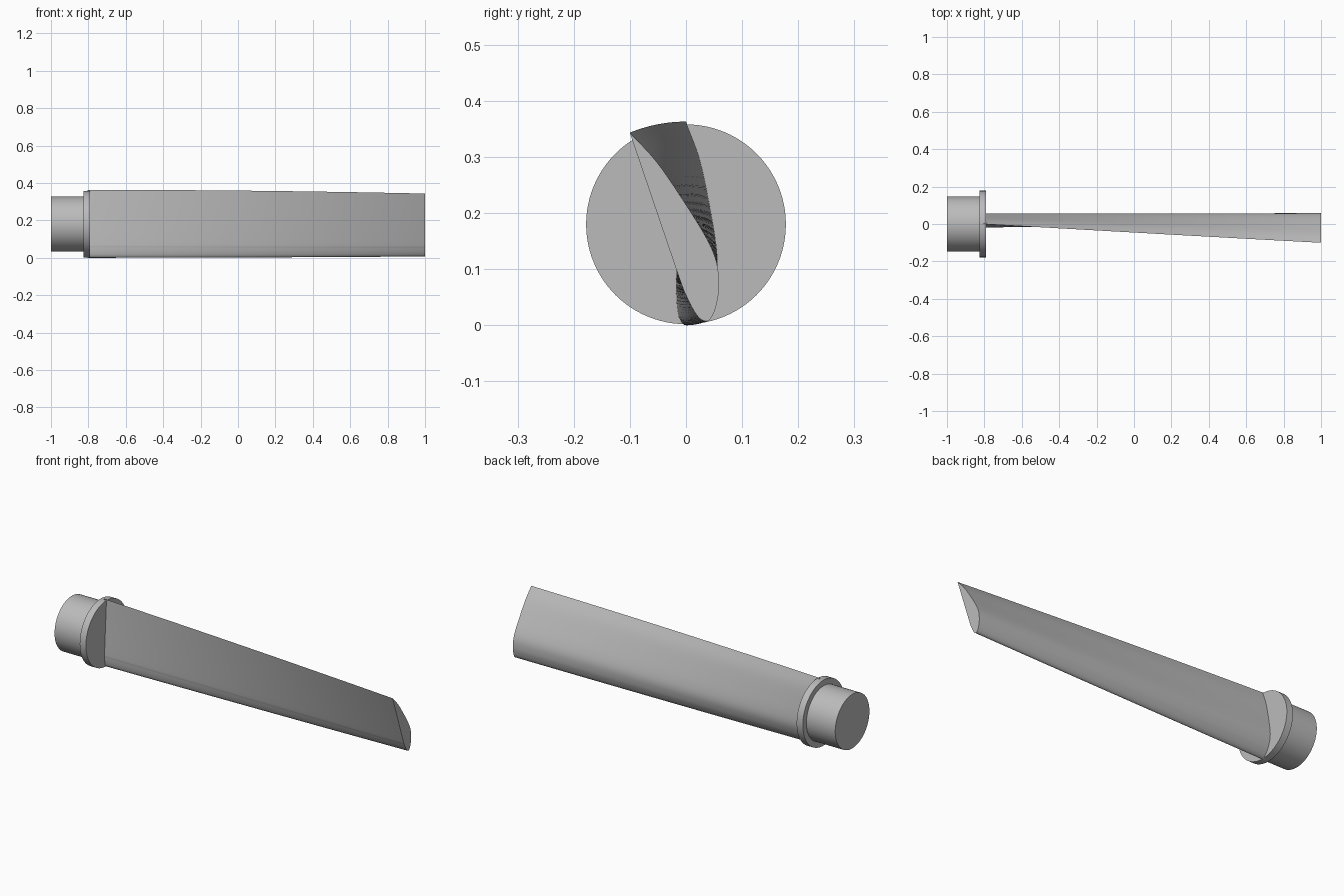
import bpy, bmesh, math
from mathutils import Vector, Matrix

cube = bpy.data.objects.get("Cube")
if cube:
    bpy.data.objects.remove(cube, do_unlink=True)

metal = bpy.data.materials.new("plain grey metal")
metal.use_nodes = True
grey = (0.5, 0.5, 0.5, 1)
metal.diffuse_color = grey
metal.node_tree.nodes["Principled BSDF"].inputs["Base Color"].default_value = grey

AXIS_Z = 0.18


def finish(bm, name, angle):
    bmesh.ops.recalc_face_normals(bm, faces=bm.faces)
    mesh = bpy.data.meshes.new(name)
    bm.to_mesh(mesh)
    bm.free()
    mesh.materials.append(metal)
    obj = bpy.data.objects.new(name, mesh)
    bpy.context.collection.objects.link(obj)
    bpy.ops.object.select_all(action="DESELECT")
    obj.select_set(True)
    bpy.context.view_layer.objects.active = obj
    bpy.ops.object.shade_smooth_by_angle(angle=math.radians(angle))
    return obj


def disc(name, x0, x1, radius):
    bm = bmesh.new()
    place = Matrix.Translation(((x0 + x1) / 2, 0, AXIS_Z)) @ Matrix.Rotation(math.pi / 2, 4, "Y")
    bmesh.ops.create_cone(bm, cap_ends=True, segments=96, radius1=radius,
                          radius2=radius, depth=x1 - x0, matrix=place)
    return finish(bm, name, 30)


def smooth_path(points, steps):
    """Catmull-Rom curve through the points, without the last point."""
    pts = [Vector(p) for p in points]
    pts = [2 * pts[0] - pts[1]] + pts + [2 * pts[-1] - pts[-2]]
    path = []
    for a, b, c, d in zip(pts, pts[1:], pts[2:], pts[3:]):
        for i in range(steps):
            t = i / steps
            path.append(0.5 * (2 * b + (c - a) * t + (2 * a - 5 * b + 4 * c - d) * t * t
                               + (3 * b - a - 3 * c + d) * t ** 3))
    return path


# Mounting hub and flange
disc("root_hub", -1.0, -0.82, 0.147)
disc("root_flange", -0.827, -0.79, 0.178)

# Blade section (y, z): trailing edge, curved back, round nose, flat front
section = smooth_path([(0, 0.363), (0.025, 0.295), (0.044, 0.205), (0.055, 0.135),
                       (0.055, 0.09), (0.043, 0.05), (0.029, 0.025), (0.014, 0.007),
                       (0, 0), (-0.01, 0.008), (-0.015, 0.025), (-0.0175, 0.055),
                       (-0.0165, 0.1), (0, 0.363)], 5)

# Sweep the section along x, twisting about a spanwise axis
ROOT_X, TIP_X, TWIST, SECTIONS = -0.805, 1.0, math.radians(22.4), 60
pivot = Vector((0, 0.1))
bm = bmesh.new()
rings = []
for i in range(SECTIONS + 1):
    t = i / SECTIONS
    turn = Matrix.Rotation(TWIST * t, 2)
    ring = []
    for p in section:
        y, z = turn @ (p - pivot) + pivot
        ring.append(bm.verts.new((ROOT_X + (TIP_X - ROOT_X) * t, y, z)))
    rings.append(ring)
for r, s in zip(rings, rings[1:]):
    for k in range(len(r)):
        n = (k + 1) % len(r)
        bm.faces.new((r[k], r[n], s[n], s[k]))
bm.faces.new(rings[0])
bm.faces.new(rings[-1])
finish(bm, "twisted_blade", 40)
